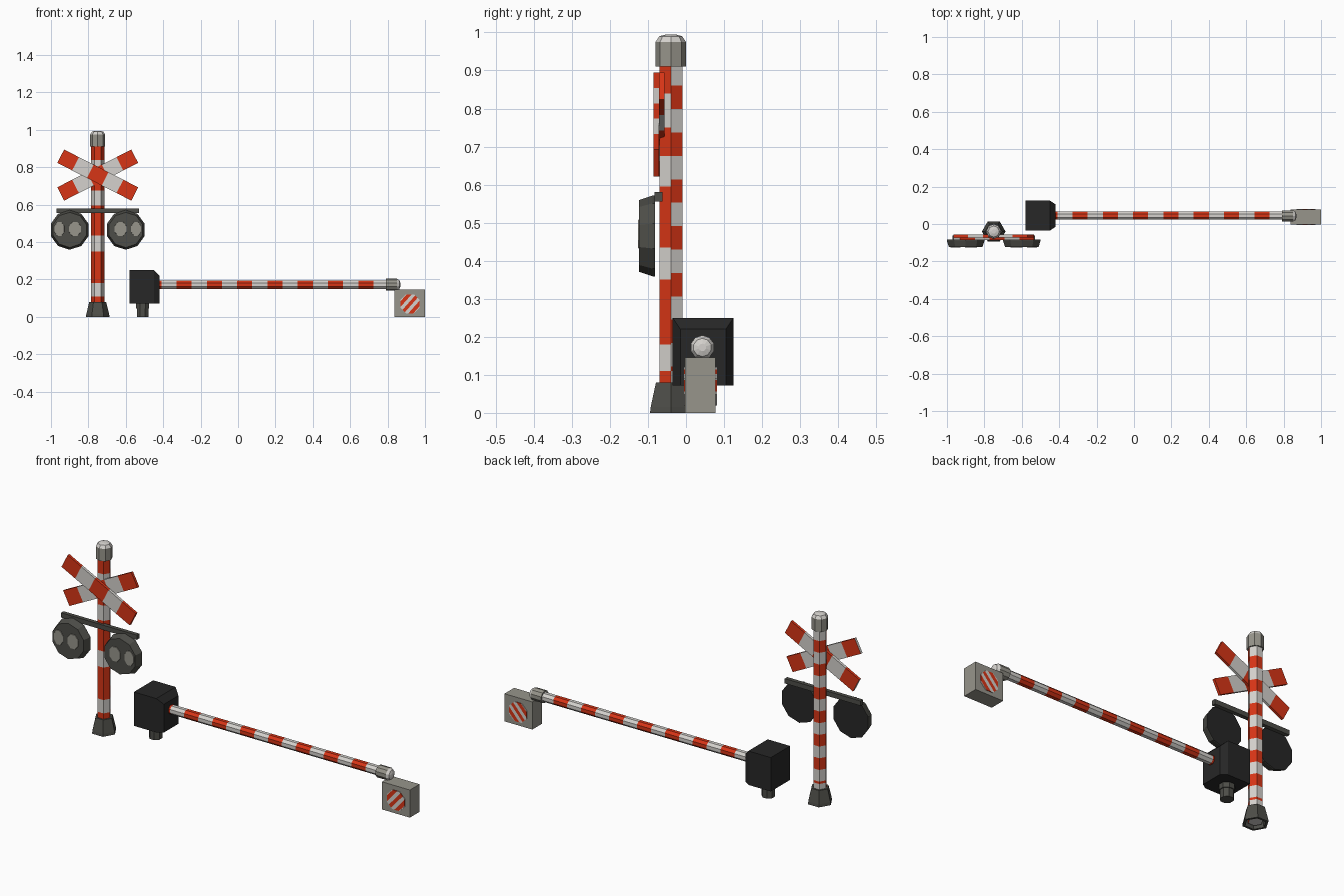
import bpy, bmesh, math
from mathutils import Matrix, Vector

if "Cube" in bpy.data.objects:
    bpy.data.objects.remove(bpy.data.objects["Cube"])


def material(name, r, g, b):
    m = bpy.data.materials.new(name)
    m.diffuse_color = (r, g, b, 1)
    m.use_nodes = True
    m.node_tree.nodes["Principled BSDF"].inputs["Base Color"].default_value = (r, g, b, 1)
    return m


RED = material("signal red", 0.68, 0.035, 0.008)
WHITE = material("off white", 0.66, 0.64, 0.61)
STEEL = material("warm grey", 0.31, 0.30, 0.26)
DARK = material("dark grey", 0.075, 0.075, 0.065)
BLACK = material("soft black", 0.02, 0.02, 0.02)


def finish(name, bm, mats, rule=None, matrix=None):
    """Colour faces by a rule in local space, then place the object."""
    bmesh.ops.recalc_face_normals(bm, faces=bm.faces)
    if rule:
        for f in bm.faces:
            f.material_index = rule(f.calc_center_median(), f.normal)
    if matrix:
        bm.transform(matrix)
    me = bpy.data.meshes.new(name)
    bm.to_mesh(me)
    bm.free()
    for m in mats:
        me.materials.append(m)
    ob = bpy.data.objects.new(name, me)
    bpy.context.collection.objects.link(ob)
    return ob


def lathe(profile, sides, turn=0.0, caps=True):
    """Loft regular polygons through (radius, height) pairs."""
    bm = bmesh.new()
    rings = []
    for r, z in profile:
        angles = [turn + math.tau * i / sides for i in range(sides)]
        rings.append([bm.verts.new((r * math.cos(a), r * math.sin(a), z)) for a in angles])
    for lo, hi in zip(rings, rings[1:]):
        for i in range(sides):
            j = (i + 1) % sides
            bm.faces.new((lo[i], lo[j], hi[j], hi[i]))
    if caps:
        bm.faces.new(rings[0])
        bm.faces.new(rings[-1])
    return bm


def box(x, y, z):
    """Box between the given (low, high) limits."""
    bm = bmesh.new()
    bmesh.ops.create_cube(bm, size=1)
    for v in bm.verts:
        v.co = Vector([lim[0] if c < 0 else lim[1] for c, lim in zip(v.co, (x, y, z))])
    return bm


def cut(bm, points, normal):
    for p in points:
        geom = bm.verts[:] + bm.edges[:] + bm.faces[:]
        bmesh.ops.bisect_plane(bm, geom=geom, plane_co=p, plane_no=normal)


def along_x(x, y, z):
    return Matrix.Translation((x, y, z)) @ Matrix.Rotation(math.pi / 2, 4, "Y")


def facing_front(x, y, z):
    return Matrix.Translation((x, y, z)) @ Matrix.Rotation(math.pi / 2, 4, "X")


POST = Matrix.Translation((-0.75, -0.04, 0))

# Striped hexagonal post: front and back halves have offset bands
front_bands = [(0.84, 0.92), (0.675, 0.75), (0.435, 0.595), (0.18, 0.35), (0.0, 0.11)]
BAND = 0.0615
back_cuts = [0.86 - BAND * i for i in range(13)]


def post_colour(c, n):
    if n.y < 0:
        return 0 if any(a < c.z < b for a, b in front_bands) else 1
    return int((0.86 - c.z) // BAND) % 2


bm = lathe([(0.035, 0.01), (0.035, 0.92)], 6)
heights = back_cuts + [z for band in front_bands for z in band]
cut(bm, [(0, 0, z) for z in heights if 0.02 < z < 0.91], (0, 0, 1))
finish("post", bm, [RED, WHITE], post_colour, POST)

# Post cap and hollow foot
finish("post_cap", lathe([(0.04, 0.91), (0.04, 0.975), (0.03, 0.99), (0.012, 0.995)], 8),
       [STEEL, WHITE], lambda c, n: int(c.z > 0.976), POST)
bm = lathe([(0.034, 0.08), (0.045, 0.08), (0.061, 0.015), (0.063, 0), (0.05, 0),
            (0.034, 0.08)], 6, caps=False)
bmesh.ops.remove_doubles(bm, verts=bm.verts, dist=0.0001)
finish("post_foot", bm, [DARK], None, POST)

# Crossed boards with five stripes each
HALF = 0.222
for name, tilt, y in (("front_cross_board", 1, -0.078), ("rear_cross_board", -1, -0.064)):
    bm = box((-HALF, HALF), (-0.007, 0.007), (-0.04, 0.04))
    cut(bm, [(HALF * k, 0, 0) for k in (-0.6, -0.2, 0.2, 0.6)], (1, 0, 0))
    place = Matrix.Translation((-0.75, y, 0.758)) @ Matrix.Rotation(tilt * math.radians(27), 4, "Y")
    finish(name, bm, [RED, WHITE],
           lambda c, n: int((c.x + HALF - 0.001) // (HALF * 0.4)) % 2, place)

# Lamp bar and the two lamp discs with lens patches
finish("lamp_bar", box((-0.97, -0.53), (-0.083, -0.062), (0.555, 0.58)), [DARK])
for side, name in ((-1, "right"), (1, "left")):
    x = -0.75 + side * 0.15
    finish(name + "_lamp", lathe([(0.106, 0), (0.106, 0.006), (0.094, 0.042)], 10, math.pi / 10 * 5),
           [DARK, BLACK], lambda c, n: int(n.z < -0.5), facing_front(x, -0.082, 0.465))
    for label, shift, wide in (("outer", 0.055, 0.7), ("inner", -0.028, 0.85)):
        lens = lathe([(0.042, 0), (0.04, 0.004)], 8, math.pi / 8)
        bmesh.ops.scale(lens, vec=(wide, 1, 1), verts=lens.verts)
        finish(name + "_" + label + "_lens", lens, [STEEL], None,
               facing_front(x + side * shift, -0.122, 0.47))

# Gate motor housing with a tapered arm side, on a short leg
bm = box((-0.58, -0.42), (-0.035, 0.125), (0.072, 0.25))
cut(bm, [(-0.45, 0, 0)], (1, 0, 0))
for v in bm.verts:
    if v.co.x > -0.43:
        v.co.y = 0.045 + (v.co.y - 0.045) * 0.75
        v.co.z = min(v.co.z, 0.22)
finish("gate_housing", bm, [BLACK])
finish("gate_leg", lathe([(0.033, 0), (0.033, 0.045), (0.038, 0.045), (0.038, 0.08)], 8, math.pi / 8),
       [DARK], None, Matrix.Translation((-0.51, 0.045, 0)))

# Striped barrier arm and its domed tip
START, STRIPE = -0.329, 0.081
bm = lathe([(0.024, -0.43), (0.024, 0.8)], 8, math.pi / 8)
cut(bm, [(0, 0, START + STRIPE * i) for i in range(-1, 14)], (0, 0, 1))
finish("barrier_arm", bm, [RED, WHITE],
       lambda c, n: int((c.z - START) // STRIPE) % 2, along_x(0, 0.045, 0.172))
finish("arm_tip", lathe([(0.032, 0.79), (0.032, 0.85), (0.024, 0.863), (0.01, 0.868)], 10),
       [STEEL, WHITE], lambda c, n: int(c.z > 0.851), along_x(0, 0.043, 0.172))

# Hanging weight box with diagonal warning patches front and back
finish("weight_box", box((0.838, 1.0), (-0.002, 0.078), (0, 0.145)), [STEEL])
for name, y in (("front_warning_patch", -0.001), ("back_warning_patch", 0.081)):
    bm = lathe([(0.055, 0), (0.055, 0.004)], 8, math.pi / 8)
    slope = Vector((0.75, -0.66, 0)).normalized()
    steps = [-0.047, -0.027, -0.009, 0.009, 0.027, 0.047]
    cut(bm, [slope * s for s in steps], slope)
    finish(name, bm, [RED, WHITE],
           lambda c, n: int(sum(s < c.dot(slope) for s in steps) % 2 == 0),
           facing_front(0.92, y, 0.07))
